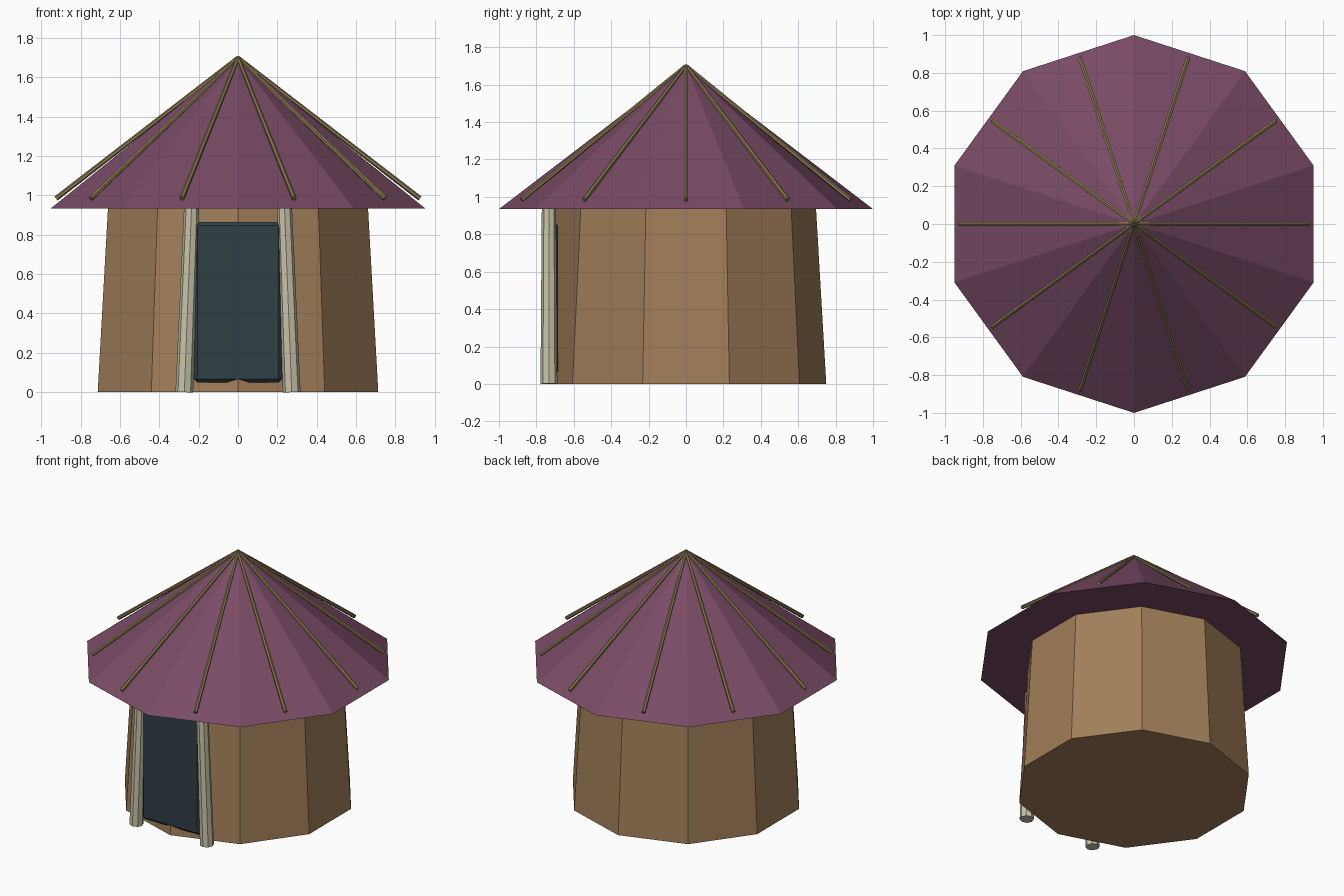
import bpy, math
from mathutils import Vector

if "Cube" in bpy.data.objects:
    bpy.data.objects.remove(bpy.data.objects["Cube"])


def material(name, rgb):
    m = bpy.data.materials.new(name)
    m.diffuse_color = (*rgb, 1)
    m.use_nodes = True
    m.node_tree.nodes["Principled BSDF"].inputs["Base Color"].default_value = m.diffuse_color
    return m


CLAY = material("clay", (0.36, 0.21, 0.10))
THATCH = material("roof_purple", (0.19, 0.07, 0.13))
POLE = material("pole_wood", (0.24, 0.18, 0.08))
POST = material("pale_wood", (0.58, 0.55, 0.40))
DARK = material("door_dark", (0.03, 0.05, 0.06))


def taper(name, a, b, r1, r2, sides, mat):
    """Flat-faced tapered prism running from point a to point b."""
    a, b = Vector(a), Vector(b)
    d = b - a
    bpy.ops.mesh.primitive_cone_add(vertices=sides, radius1=r1, radius2=r2,
                                    depth=d.length, location=(a + b) / 2)
    o = bpy.context.object
    o.name = name
    if d.xy.length > 1e-6:
        o.rotation_euler = d.to_track_quat('Z', 'Y').to_euler()
    o.data.materials.append(mat)
    return o


# Ten-sided wall and overhanging roof
taper("wall", (0, 0, 0), (0, 0, 0.94), 0.75, 0.695, 10, CLAY)
taper("roof", (0, 0, 0.935), (0, 0, 1.70), 1.0, 0, 10, THATCH)

# Roof poles down the middle of each roof face
for i in range(10):
    t = i * math.tau / 10
    tip = (0.925 * math.cos(t), 0.925 * math.sin(t), 0.985)
    taper(f"roof_pole_{i + 1}", tip, (0, 0, 1.70), 0.013, 0.011, 6, POLE)

# Leaning door posts
for side, s in (("left", -1), ("right", 1)):
    taper(f"door_post_{side}", (s * 0.273, -0.733, 0), (s * 0.236, -0.733, 0.95),
          0.045, 0.038, 8, POST)

# Door panel with chamfered edges
bpy.ops.mesh.primitive_cube_add(size=1, location=(0, -0.716, 0.4575))
door = bpy.context.object
door.name = "door"
door.scale = (0.45, 0.062, 0.815)
bpy.ops.object.transform_apply(location=False, rotation=False, scale=True)
bevel = door.modifiers.new("chamfer", 'BEVEL')
bevel.width = 0.018
bevel.segments = 1
door.data.materials.append(DARK)
